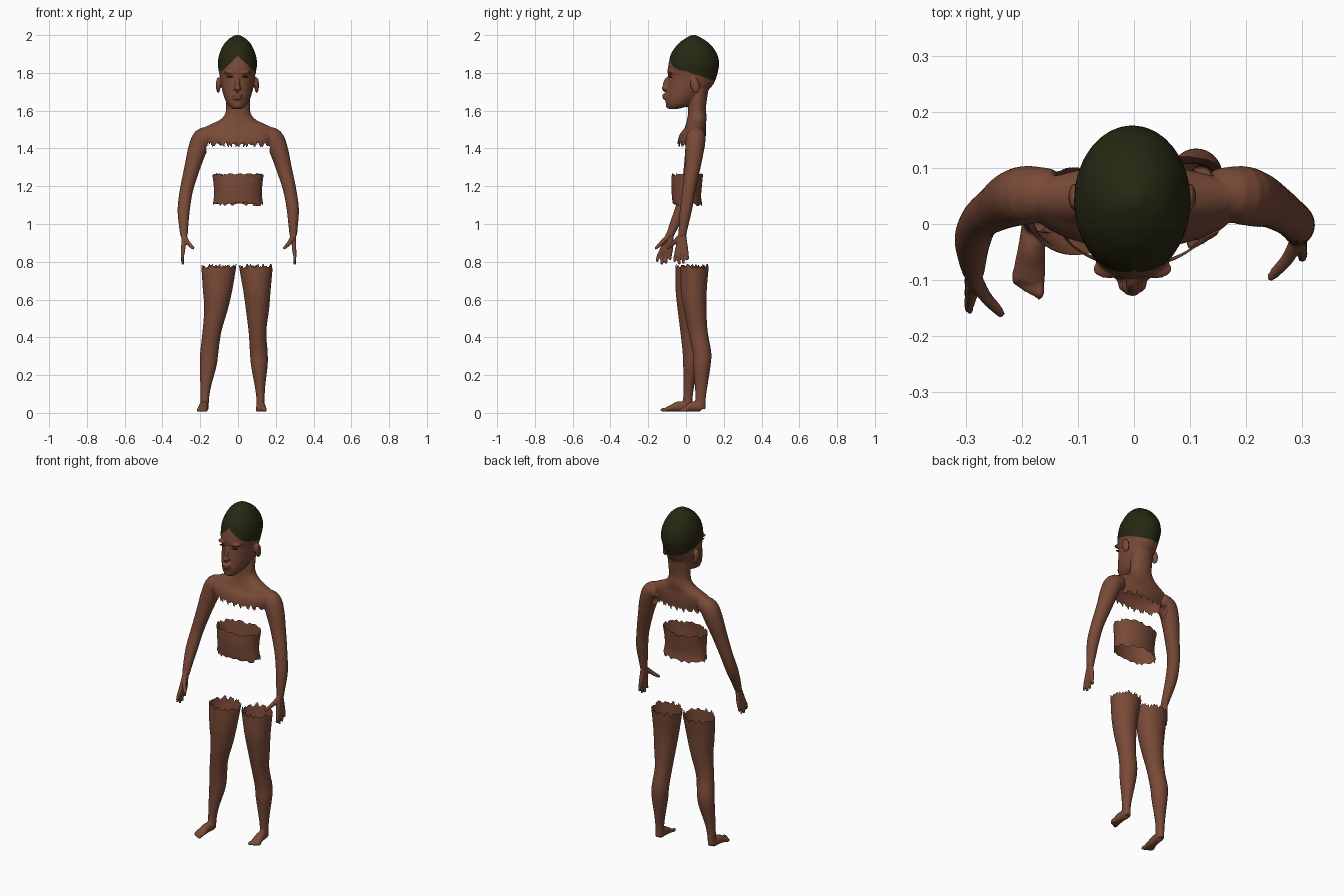
import bpy, bmesh, math, random
from mathutils import Vector, Matrix

random.seed(4)
if "Cube" in bpy.data.objects:
    bpy.data.objects.remove(bpy.data.objects["Cube"])


def material(name, colour):
    m = bpy.data.materials.new(name)
    m.use_nodes = True
    m.diffuse_color = colour
    bsdf = m.node_tree.nodes["Principled BSDF"]
    bsdf.inputs["Base Color"].default_value = colour
    bsdf.inputs["Roughness"].default_value = 0.8
    return m


SKIN = material("brown skin", (0.19, 0.068, 0.038, 1))
HAIR = material("dark olive hair", (0.02, 0.02, 0.006, 1))


def resample(rows, steps=4):
    """Smooth curve through rows of numbers."""
    rows = [Vector(r) for r in rows]
    out = []
    for i in range(len(rows) - 1):
        a, b = rows[max(i - 1, 0)], rows[i]
        c, d = rows[i + 1], rows[min(i + 2, len(rows) - 1)]
        for s in range(steps):
            t = s / steps
            out.append(b + (c - a) * (t / 2) + (a * 2 - b * 5 + c * 4 - d) * (t * t / 2)
                       + (b * 3 - a - c * 3 + d) * (t ** 3 / 2))
    return out + [rows[-1]]


def loft(bm, rings, caps=True, sides=32):
    """Skin over rings given as (centre, half axis, half axis)."""
    loops = []
    for c, u, v in rings:
        angles = [2 * math.pi * k / sides for k in range(sides)]
        loops.append([bm.verts.new(c + u * math.cos(a) + v * math.sin(a)) for a in angles])
    for lo, hi in zip(loops, loops[1:]):
        for k in range(sides):
            n = (k + 1) % sides
            bm.faces.new((lo[k], lo[n], hi[n], hi[k]))
    if caps:
        bm.faces.new(loops[0][::-1])
        bm.faces.new(loops[-1])
    return loops


def stack(bm, rows, **kw):
    """Level rings: z, centre x, half width, front y, back y."""
    rings = [(Vector((x, (f + b) / 2, z)), Vector((w, 0, 0)), Vector((0, (b - f) / 2, 0)))
             for z, x, w, f, b in resample(rows)]
    return loft(bm, rings, **kw)


def tube(bm, rows, sides=20):
    """Limb along a path: x, y, z, half width, half height."""
    rows = resample([r if len(r) == 5 else (*r, r[3]) for r in rows])
    pts = [Vector(r[:3]) for r in rows]
    rings = []
    for i, r in enumerate(rows):
        d = pts[min(i + 1, len(pts) - 1)] - pts[max(i - 1, 0)]
        q = d.to_track_quat('Z', 'Y')
        rings.append((pts[i], q @ Vector((r[3], 0, 0)), q @ Vector((0, r[4], 0))))
    loft(bm, rings, sides=sides)


def ball(bm, centre, size, tilt=0):
    m = Matrix.Translation(centre) @ Matrix.Rotation(tilt, 4, 'X') @ Matrix.Diagonal((*size, 1))
    bmesh.ops.create_uvsphere(bm, u_segments=20, v_segments=12, radius=1, matrix=m)


def finish(bm, name, mats, voxel=0):
    bmesh.ops.recalc_face_normals(bm, faces=bm.faces)
    me = bpy.data.meshes.new(name)
    bm.to_mesh(me)
    bm.free()
    ob = bpy.data.objects.new(name, me)
    bpy.context.collection.objects.link(ob)
    for m in mats:
        me.materials.append(m)
    bpy.ops.object.select_all(action='DESELECT')
    bpy.context.view_layer.objects.active = ob
    ob.select_set(True)
    if voxel:
        fuse = ob.modifiers.new("fuse", 'REMESH')
        fuse.mode, fuse.voxel_size = 'VOXEL', voxel
        soft = ob.modifiers.new("soften", 'SMOOTH')
        soft.factor, soft.iterations = 0.5, 3
        for n in ("fuse", "soften"):
            bpy.ops.object.modifier_apply(modifier=n)
    for p in ob.data.polygons:
        p.use_smooth = True
    return ob


def tear(ob, gone):
    """Remove faces by a rule, leaving an open torn edge."""
    bm = bmesh.new()
    bm.from_mesh(ob.data)
    faces = [f for f in bm.faces if gone(f.calc_center_median())]
    bmesh.ops.delete(bm, geom=faces, context='FACES')
    bm.to_mesh(ob.data)
    bm.free()


def rag(c):
    return 0.009 * math.sin(c.x * 150 + c.y * 60) + 0.006 * math.sin(c.x * 310 - c.y * 240)


# Head, neck and shoulders
body = bmesh.new()
stack(body, [(1.36, 0, .15, -.03, .1), (1.42, 0, .17, -.045, .1), (1.47, 0, .19, -.035, .105),
             (1.505, 0, .185, -.01, .105), (1.53, 0, .14, 0, .105), (1.55, 0, .098, .005, .108),
             (1.58, 0, .07, .01, .108), (1.62, 0, .064, .012, .106), (1.72, 0, .066, .02, .12)])
stack(body, [(1.61, -.003, .028, -.095, -.04), (1.63, -.003, .05, -.106, .03),
             (1.66, -.003, .066, -.108, .07), (1.7, -.003, .079, -.102, .11),
             (1.74, -.003, .087, -.097, .145), (1.78, -.003, .093, -.094, .162),
             (1.81, -.003, .099, -.098, .17), (1.85, -.003, .104, -.092, .176),
             (1.9, -.003, .096, -.08, .165), (1.95, -.003, .073, -.045, .13),
             (1.98, -.003, .046, -.008, .09), (2.0, -.003, .012, .028, .053)])
# Nose, lips, chin, brow and ears
ball(body, (-.003, -.106, 1.738), (.012, .017, .042), -.2)
ball(body, (-.003, -.109, 1.718), (.02, .021, .012))
ball(body, (-.003, -.106, 1.682), (.028, .021, .009))
ball(body, (-.003, -.104, 1.666), (.025, .021, .009))
ball(body, (-.003, -.09, 1.627), (.025, .018, .016))
for s in (-1, 1):
    ball(body, (s * .04 - .003, -.08, 1.802), (.032, .018, .008))
    ball(body, (s * .102 - .003, .048, 1.735), (.012, .024, .043), .2)

# Arms, each with its own swing
ARMS = {-1: [(.14, .055, 1.472, .043), (.188, .052, 1.455, .052), (.216, .045, 1.39, .05),
             (.242, .03, 1.3, .042), (.273, .008, 1.18, .035), (.287, -.025, 1.08, .033),
             (.288, -.06, 1.0, .026), (.286, -.085, .94, .02)],
        1: [(.14, .055, 1.472, .043), (.188, .052, 1.455, .052), (.216, .045, 1.39, .05),
            (.242, .035, 1.3, .042), (.274, .015, 1.18, .035), (.29, 0, 1.08, .033),
            (.292, -.012, 1.0, .026), (.293, -.02, .94, .02)]}
for s, path in ARMS.items():
    tube(body, [(s * p[0], *p[1:]) for p in path])
    wx, wy, wz, _ = path[-1]
    lean = -.03 if s < 0 else -.005
    # Fingers fan out from the wrist, the thumb points inward
    for k, length in enumerate((.14, .155, .15, .13)):
        y = (1.5 - k) * -.015
        tube(body, [(s * wx, wy + y * .3, wz + .01, .013),
                    (s * (wx + .004), wy + y + lean * .6, wz - .07, .012),
                    (s * (wx + .008), wy + y * 1.4 + lean, wz - .11, .009),
                    (s * (wx + .006), wy + y * 1.6 + lean * 1.1, wz - length, .0075)], 12)
    tube(body, [(s * wx, wy - .005, wz, .014), (s * (wx - .018), wy - .04, wz - .035, .012),
                (s * (wx - .04), wy - .065, wz - .06, .01),
                (s * (wx - .052), wy - .078, wz - .07, .007)], 12)
upper = finish(body, "head_shoulders_and_arms", [SKIN, HAIR], 0.005)
tear(upper, lambda c: c.z < 1.422 + rag(c) and abs(c.x) < .168)

# Hair cap coloured above the hairline
for p in upper.data.polygons:
    c = p.center
    line = 1.81 - .35 * max(0, c.y)
    if c.y < 0:
        line += .08 * max(0, 1 - abs(c.x) / .085)
    p.material_index = int(c.z > line)

# Closed eyes
eyes = bmesh.new()
for s in (-1, 1):
    ball(eyes, (s * .039 - .003, -.084, 1.779), (.02, .008, .004))
finish(eyes, "eyelids", [HAIR])

# Waist band with torn edges
waist = bmesh.new()
loops = stack(waist, [(1.105, 0, .133, -.07, .085), (1.15, 0, .127, -.075, .08),
                      (1.21, 0, .129, -.078, .085), (1.262, 0, .136, -.075, .09)],
              caps=False, sides=56)
for loop in (loops[0], loops[-1]):
    for v in loop:
        v.co.z += random.choice((-.009, 0, .004, .007))
finish(waist, "waist", [SKIN])

# Legs and feet
LEGS = {
    "right": ([(.81, -.1, .095, -.055, .105), (.77, -.102, .092, -.055, .1),
               (.65, -.108, .078, -.055, .085), (.55, -.116, .063, -.045, .075),
               (.43, -.138, .05, -.03, .065), (.32, -.152, .048, -.018, .078),
               (.25, -.157, .044, -.015, .07), (.15, -.17, .03, -.014, .045),
               (.08, -.176, .023, -.015, .035), (.02, -.177, .022, -.025, .032)],
              (-.177, .008), (-.19, -.118)),
    "left": ([(.81, .095, .092, -.03, .125), (.77, .095, .089, -.03, .12),
              (.65, .1, .073, -.028, .11), (.55, .103, .062, -.012, .108),
              (.43, .103, .047, .012, .115), (.32, .11, .047, .035, .134),
              (.25, .113, .044, .038, .13), (.15, .116, .029, .046, .115),
              (.08, .119, .022, .05, .105), (.02, .119, .022, .045, .105)],
             (.119, .08), (.124, -.03))}
for side, (rows, heel, toe) in LEGS.items():
    leg = bmesh.new()
    stack(leg, rows)
    h, t = Vector(heel), Vector(toe)
    tube(leg, [(*h.lerp(t, f), z, w, z - .006) for f, z, w in
               ((0, .03, .022), (.35, .034, .024), (.65, .025, .028), (.88, .018, .03))])
    # Toes, largest on the inner side
    inner = 1 if side == "right" else -1
    for k in range(5):
        r = .0115 - .001 * k
        ball(leg, (t.x + inner * (.022 - .011 * k), t.y + .006 * k, r + .005), (r * .75, .018, r))
    ob = finish(leg, side + "_leg", [SKIN], 0.005)
    tear(ob, lambda c: c.z > .776 + rag(c) * .8)
